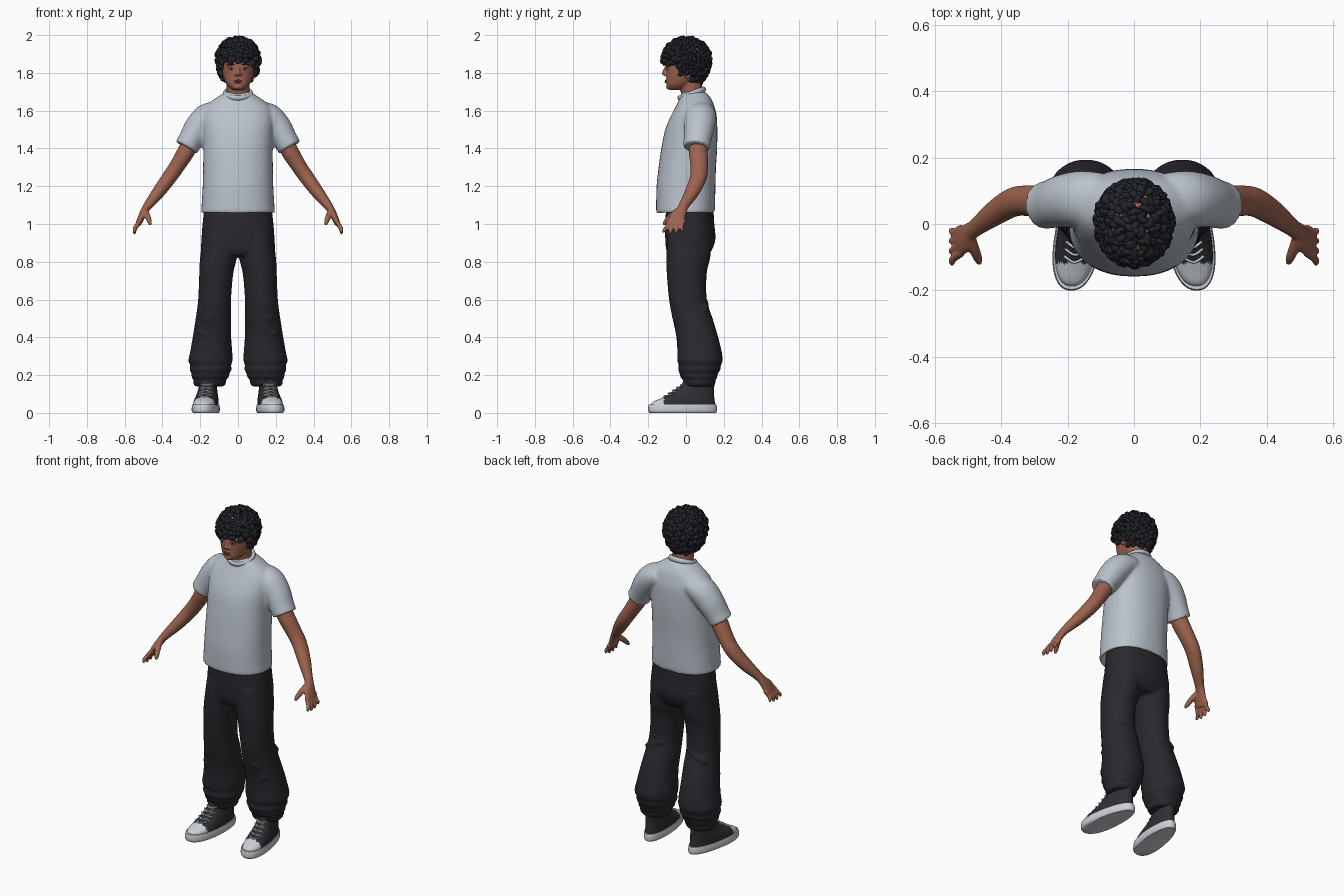
import bpy, bmesh, math, random
from mathutils import Vector, Matrix

random.seed(4)
if "Cube" in bpy.data.objects:
    bpy.data.objects.remove(bpy.data.objects["Cube"], do_unlink=True)


def material(name, *rgb):
    mat = bpy.data.materials.new(name)
    mat.use_nodes = True
    mat.diffuse_color = (*rgb, 1)
    shader = next(n for n in mat.node_tree.nodes if n.type == 'BSDF_PRINCIPLED')
    shader.inputs["Base Color"].default_value = (*rgb, 1)
    shader.inputs["Roughness"].default_value = 0.8
    return mat


skin = material("brown skin", .34, .125, .078)
lip = material("lip brown", .25, .075, .055)
hair = material("black hair", .017, .018, .024)
cotton = material("pale grey cotton", .49, .54, .6)
cloth = material("dark trouser cloth", .021, .021, .027)
canvas = material("black canvas", .028, .028, .034)
rubber = material("white rubber", .6, .63, .66)
eye_white = material("eye white", .55, .5, .47)
BOTH = (1, -1)


def spline(rings, steps):
    """Smoothly interpolate rings of (x, y, z, half width, half depth)."""
    r = [Vector(q) for q in rings]
    out = []
    for i in range(len(r) - 1):
        a, b, c, d = r[max(i - 1, 0)], r[i], r[i + 1], r[min(i + 2, len(r) - 1)]
        for j in range(steps):
            t = j / steps
            out.append((b * 2 + (c - a) * t + (a * 2 - b * 5 + c * 4 - d) * t * t
                        + (b * 3 - a - c * 3 + d) * t ** 3) * .5)
    return out + [r[-1]]


def loft(bm, rings, along=False, power=.88, sides=(1,), n=36, steps=4):
    """Skin closed rings, either level or square to their path."""
    rings = spline(rings, steps)
    mids = [Vector(r[:3]) for r in rings]
    span = (mids[-1] - mids[0]).normalized()
    ref = Vector((0, 1, 0)) if abs(span.y) < .8 else Vector((0, 0, 1))

    def bulge(v):
        return math.copysign(abs(v) ** power, v)

    for side in sides:
        loops = []
        for i, r in enumerate(rings):
            u, v = Vector((1, 0, 0)), Vector((0, 1, 0))
            if along:
                t = (mids[min(i + 1, len(mids) - 1)] - mids[max(i - 1, 0)]).normalized()
                u = ref.cross(t).normalized()
                v = t.cross(u)
            loop = []
            for k in range(n):
                ang = math.tau * k / n
                p = mids[i] + u * r[3] * bulge(math.cos(ang)) + v * r[4] * bulge(math.sin(ang))
                loop.append(bm.verts.new((p.x * side, p.y, p.z)))
            loops.append(loop)
        for a, b in zip(loops, loops[1:]):
            for k in range(n):
                m = (k + 1) % n
                bm.faces.new((a[k], a[m], b[m], b[k]))
        bm.faces.new(loops[0])
        bm.faces.new(loops[-1])


def blob(bm, centre, size, sides=(1,), tilt=0):
    for s in sides:
        place = Matrix.Translation((centre[0] * s, *centre[1:]))
        turn = Matrix.Rotation(tilt * s, 4, 'Y')
        bmesh.ops.create_uvsphere(bm, u_segments=24, v_segments=14, radius=1,
                                  matrix=place @ turn @ Matrix.Diagonal((*size, 1)))


def finish(name, bm, mats, voxel=None, relax=4, rule=None):
    """Turn the bmesh into an object; voxel fuses overlapping pieces."""
    bmesh.ops.recalc_face_normals(bm, faces=bm.faces)
    for f in bm.faces:
        f.smooth = True
        if rule:
            f.material_index = rule(f.calc_center_median())
    for e in bm.edges:
        e.smooth = len(e.link_faces) < 2 or e.calc_face_angle(0) < .9
    mesh = bpy.data.meshes.new(name)
    bm.to_mesh(mesh)
    bm.free()
    for m in mats:
        mesh.materials.append(m)
    ob = bpy.data.objects.new(name, mesh)
    bpy.context.collection.objects.link(ob)
    if voxel:
        mod = ob.modifiers.new("fuse", 'REMESH')
        mod.mode, mod.voxel_size, mod.use_smooth_shade = 'VOXEL', voxel, True
        mod = ob.modifiers.new("relax", 'SMOOTH')
        mod.factor, mod.iterations = .5, relax
    return ob


# Shirt: body with a hollow hem, and sleeves
bm = bmesh.new()
loft(bm, [(0, 0, 1.09, .175, .13), (0, 0, 1.056, .186, .146), (0, -.003, 1.06, .196, .154),
          (0, -.002, 1.1, .193, .156), (0, 0, 1.2, .187, .156), (0, .007, 1.3, .185, .152),
          (0, .017, 1.4, .184, .148), (0, .028, 1.5, .188, .138), (0, .041, 1.57, .188, .122),
          (0, .048, 1.62, .172, .103), (0, .05, 1.655, .135, .088), (0, .045, 1.685, .09, .073),
          (0, .04, 1.7, .07, .06)])
loft(bm, [(.1, .075, 1.59, .06, .08), (.16, .075, 1.565, .075, .085), (.21, .07, 1.51, .074, .08),
          (.25, .06, 1.445, .066, .073), (.274, .055, 1.405, .065, .071)],
     along=True, power=1, sides=BOTH)
finish("shirt", bm, [cotton], .009, 5)

# Ribbed collar, lower at the front
bpy.ops.mesh.primitive_torus_add(major_radius=.07, minor_radius=.011, location=(0, .03, 1.69),
                                 rotation=(.36, 0, 0), major_segments=48, minor_segments=12)
collar = bpy.context.object
collar.name = "shirt_collar"
collar.scale = (1, .98, 1.3)
collar.data.materials.append(cotton)
bpy.ops.object.shade_smooth()

# Trousers: hips and baggy legs gathered at the ankles
bm = bmesh.new()
loft(bm, [(0, .02, 1.09, .178, .125), (0, .02, 1, .188, .13), (0, .023, .92, .194, .133),
          (0, .016, .86, .196, .12), (0, .012, .83, .185, .1)])
loft(bm, [(.095, .02, .95, .09, .12), (.104, .012, .82, .097, .116), (.115, .004, .74, .09, .106),
          (.124, .01, .6, .087, .1), (.13, .035, .5, .094, .106), (.138, .06, .4, .102, .111),
          (.142, .072, .32, .112, .118), (.146, .074, .275, .117, .12), (.144, .073, .25, .107, .11),
          (.145, .07, .23, .112, .113), (.146, .068, .205, .098, .099), (.147, .068, .192, .101, .1),
          (.149, .07, .175, .085, .086), (.15, .07, .16, .088, .087), (.15, .07, .14, .077, .076)],
     power=.95, sides=BOTH)
# Slanted cloth folds at the knee and shin
for x, y, z, tilt in ((.13, -.055, .52, .5), (.15, -.03, .4, -.5), (.14, .1, .57, .4), (.14, .14, .38, -.4)):
    blob(bm, (x, y, z), (.07, .022, .016), BOTH, tilt)
finish("trousers", bm, [cloth], .009, 4)

# Arms, palms, fingers and thumbs
bm = bmesh.new()
loft(bm, [(.2, .075, 1.53, .04, .045), (.266, .065, 1.4, .046, .05), (.32, .07, 1.31, .041, .046),
          (.365, .065, 1.245, .039, .044), (.42, .032, 1.17, .034, .038), (.475, -.01, 1.1, .024, .027),
          (.495, -.025, 1.07, .02, .03), (.512, -.045, 1.035, .018, .043), (.527, -.055, 1, .015, .045)],
     along=True, power=1, sides=BOTH)
for k in range(4):
    y = -.091 + .025 * k
    drop = (.008, 0, .002, .014)[k]
    loft(bm, [(.519, y + .004, 1.02, .012, .012), (.54, y - .01, .985, .012, .012),
              (.548, y - .022 + .006 * k, .962 + drop, .0105, .0105),
              (.546, y - .03 + .009 * k, .946 + drop, .006, .006)],
         along=True, power=1, sides=BOTH, n=12)
loft(bm, [(.495, -.035, 1.075, .017, .017), (.481, -.075, 1.045, .016, .016),
          (.469, -.105, 1.015, .013, .013), (.465, -.118, .996, .007, .007)],
     along=True, power=1, sides=BOTH, n=14)
finish("arms_and_hands", bm, [skin], .005, 2)

# Head: neck, skull, brow, nose, lids, mouth, chin and ears
bm = bmesh.new()
loft(bm, [(0, .045, 1.62, .066, .06), (0, .03, 1.7, .06, .058), (0, .02, 1.78, .062, .06)], power=1)
loft(bm, [(0, -.06, 1.71, .024, .03), (0, -.047, 1.72, .042, .052), (0, -.035, 1.74, .061, .068),
          (0, -.017, 1.77, .075, .087), (0, -.008, 1.8, .083, .097), (0, 0, 1.84, .088, .108),
          (0, .003, 1.88, .09, .112), (0, .005, 1.93, .08, .098), (0, .005, 1.965, .05, .06)])
loft(bm, [(0, -.1, 1.84, .009, .01), (0, -.109, 1.815, .009, .012), (0, -.116, 1.797, .013, .013),
          (0, -.108, 1.785, .012, .01)], n=16)
blob(bm, (.014, -.107, 1.792), (.008, .01, .007), BOTH)
blob(bm, (.036, -.099, 1.841), (.026, .01, .008), BOTH, .1)
blob(bm, (.034, -.096, 1.829), (.018, .009, .004), BOTH)
blob(bm, (0, -.098, 1.757), (.024, .011, .014))
blob(bm, (0, -.092, 1.725), (.022, .014, .012))
blob(bm, (.086, .01, 1.8), (.01, .022, .032), BOTH)
finish("head", bm, [skin], .005, 2)

for name, mat, centre, size, sides, tilt in (
        ("eyes", eye_white, (.034, -.096, 1.82), (.014, .008, .006), BOTH, 0),
        ("irises", hair, (.034, -.102, 1.82), (.005, .004, .0055), BOTH, 0),
        ("eyebrows", hair, (.037, -.103, 1.845), (.022, .008, .0045), BOTH, .08),
        ("upper_lip", lip, (0, -.106, 1.76), (.021, .006, .004), (1,), 0),
        ("lower_lip", lip, (0, -.106, 1.752), (.018, .007, .005), (1,), 0)):
    bm = bmesh.new()
    blob(bm, centre, size, sides, tilt)
    finish(name, bm, [mat])


# Hair: a cap trimmed at the hairline, covered by curls
def hairline(y):
    return 1.755 + .105 * min(max((.03 - y) / .11, 0), 1)


def scalp(d):
    return Vector((d.x * .1, .003 + d.y * .117, 1.87 + d.z * (.105 if d.z > 0 else .14)))


bm = bmesh.new()
bmesh.ops.create_icosphere(bm, subdivisions=5, radius=1)
for v in bm.verts:
    v.co = scalp(v.co.normalized())
    v.co.z = max(v.co.z, hairline(v.co.y))
finish("hair_cap", bm, [hair])

bm = bmesh.new()
COUNT = 420
for i in range(COUNT):
    h = 1 - 2 * (i + .5) / COUNT
    turn = i * math.pi * (3 - math.sqrt(5))
    flat = math.sqrt(1 - h * h)
    d = Vector((flat * math.cos(turn), flat * math.sin(turn), h))
    root = scalp(d)
    if root.z < hairline(root.y) + .008:
        continue
    wild = Vector([random.uniform(-1, 1) for _ in range(3)])
    way = wild - Vector((0, 0, .5))
    way = (way - d * way.dot(d)).normalized()
    size = random.uniform(.8, 1.15)
    bend = d.cross(way) * random.uniform(-.012, .012)
    mid = root + way * .016 * size + d * .01 * size
    tip = root + way * .032 * size + d * random.uniform(0, .014) + bend
    loft(bm, [(*root, .012, .01), (*mid, .014 * size, .012), (*tip, .003, .003)],
         along=True, power=1, n=8, steps=3)
finish("hair_curls", bm, [hair])


# Shoes: level rings reshaped to a narrow heel and turned-out toe
def foot_shape(bm):
    for v in bm.verts:
        side = math.copysign(1, v.co.x)
        local = (abs(v.co.x) - .165) * (1 - .8 * (v.co.y + .02))
        v.co.x = side * (.165 + local - .12 * v.co.y)


bm = bmesh.new()
loft(bm, [(.165, -.018, 0, .063, .176), (.165, -.018, .01, .069, .182), (.165, -.018, .03, .069, .182),
          (.165, -.018, .044, .066, .179)], sides=BOTH, n=48)
foot_shape(bm)
finish("shoe_soles", bm, [rubber])

bm = bmesh.new()
loft(bm, [(.165, -.016, .03, .063, .174), (.165, -.013, .055, .062, .167), (.165, .008, .077, .06, .142),
          (.165, .032, .1, .055, .117), (.165, .052, .13, .05, .097), (.165, .065, .155, .048, .085),
          (.165, .066, .19, .045, .08)], sides=BOTH, n=64, steps=6)
foot_shape(bm)
finish("shoe_uppers", bm, [canvas, rubber], rule=lambda c: int(c.y < -.118))

# Crossed laces climbing the tongue
bm = bmesh.new()
for i in range(5):
    z = .085 + .015 * i
    y = -.124 + (z - .077) * 1.45
    for lean in BOTH:
        loft(bm, [(.133, y + .016, z - .007 * lean, .004, .004), (.165, y - .003, z + .003, .004, .004),
                  (.197, y + .016, z + .007 * lean, .004, .004)],
             along=True, power=1, sides=BOTH, n=8)
foot_shape(bm)
finish("shoe_laces", bm, [rubber])
